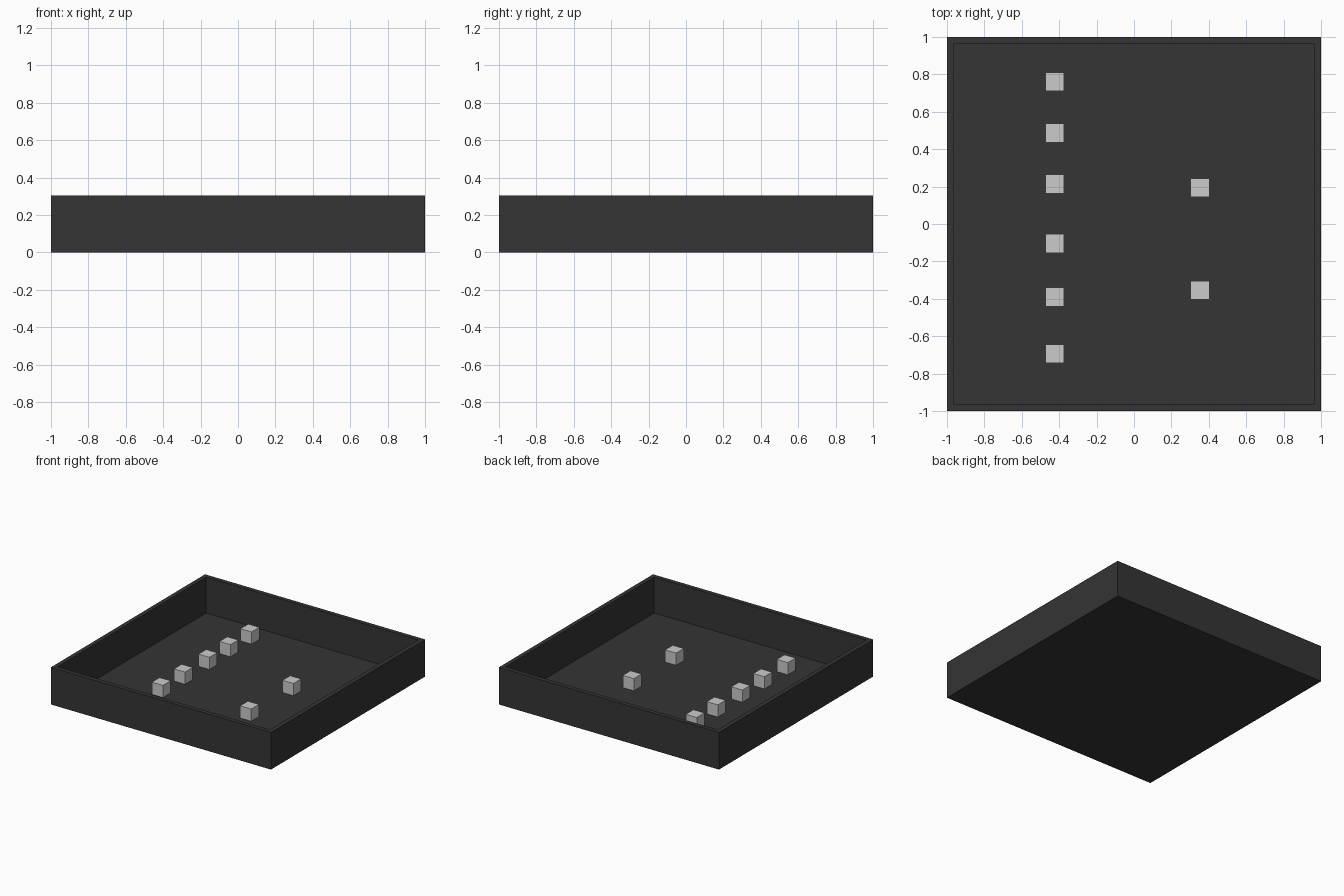
import bpy, bmesh
from mathutils import Matrix, Vector

if "Cube" in bpy.data.objects:
    bpy.data.objects.remove(bpy.data.objects["Cube"])

WALL, HEIGHT, FLOOR, CUBE = 0.05, 0.305, 0.01, 0.1


def material(name, v):
    m = bpy.data.materials.new(name)
    m.diffuse_color = (v, v, v, 1)
    m.use_nodes = True
    m.node_tree.nodes["Principled BSDF"].inputs["Base Color"].default_value = m.diffuse_color
    return m


def add_object(name, bm, mat):
    mesh = bpy.data.meshes.new(name)
    bm.to_mesh(mesh)
    bm.free()
    mesh.materials.append(mat)
    ob = bpy.data.objects.new(name, mesh)
    bpy.context.collection.objects.link(ob)
    return ob


def box(size, centre):
    bm = bmesh.new()
    bmesh.ops.create_cube(bm, size=1, matrix=Matrix.Translation(centre)
                          @ Matrix.Diagonal((*size, 1)))
    return bm


dark = material("dark grey", 0.035)
light = material("light grey", 0.6)

# Open tray: inset the top face and sink it to form walls and a thin floor
bm = box((2, 2, HEIGHT), (0, 0, HEIGHT / 2))
top = max(bm.faces, key=lambda f: f.calc_center_median().z)
bmesh.ops.inset_region(bm, faces=[top], thickness=WALL)
inner = bmesh.ops.extrude_discrete_faces(bm, faces=[top])["faces"][0]
bmesh.ops.translate(bm, verts=inner.verts, vec=Vector((0, 0, FLOOR - HEIGHT)))
bmesh.ops.recalc_face_normals(bm, faces=bm.faces)
add_object("tray", bm, dark)

# Small cubes on the tray floor: a row of six and a pair
rows = {
    "left_cube": (-0.424, (0.76, 0.487, 0.214, -0.104, -0.39, -0.694)),
    "right_cube": (0.353, (0.194, -0.354)),
}
for name, (x, ys) in rows.items():
    for i, y in enumerate(ys, 1):
        add_object(f"{name}_{i}",
                   box((CUBE, CUBE, CUBE), (x, y, FLOOR + CUBE / 2)), light)
